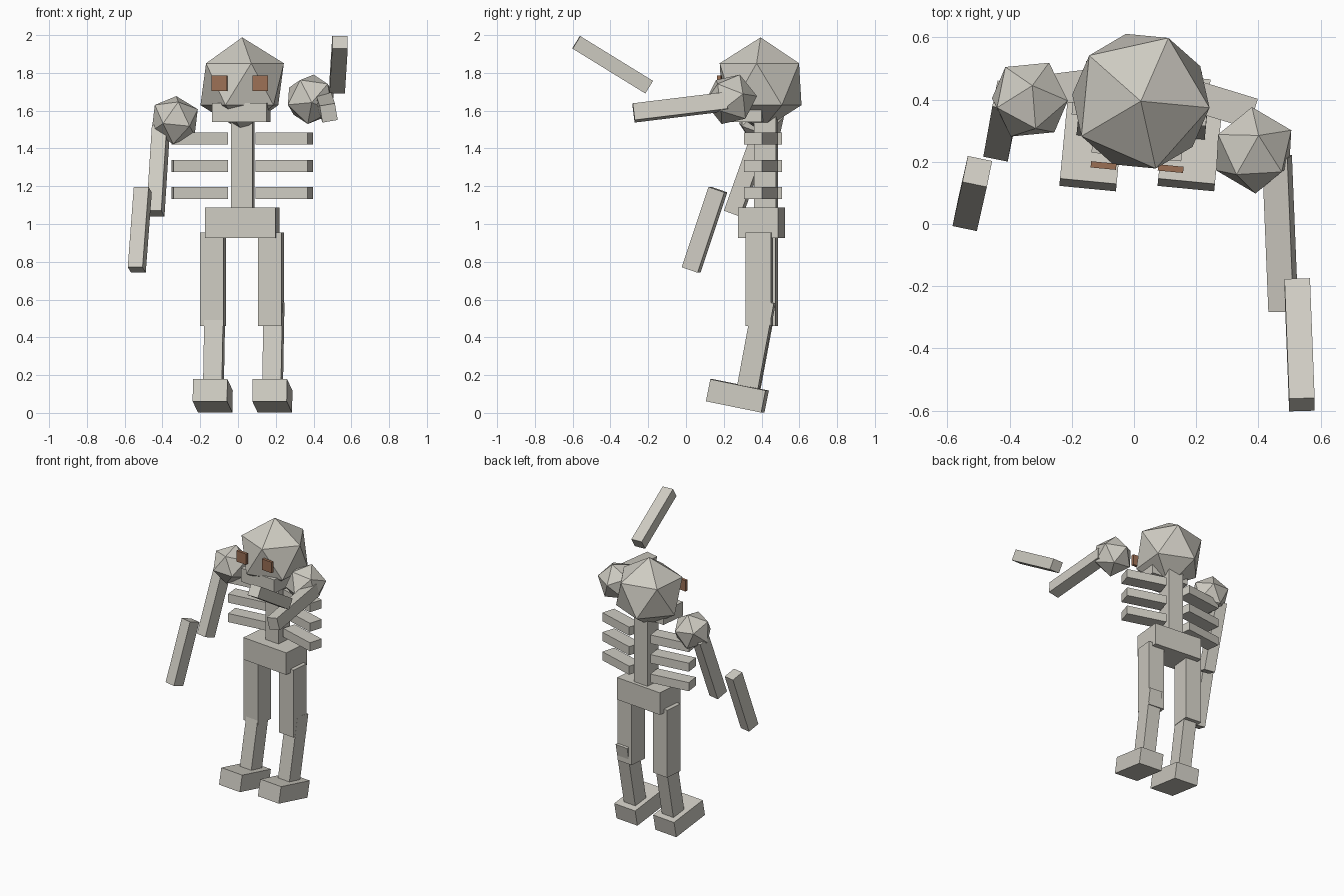
import bpy
from math import radians
from mathutils import Matrix, Vector, Euler

old = bpy.data.objects.get("Cube")
if old:
    bpy.data.objects.remove(old, do_unlink=True)


def material(name, rgb):
    m = bpy.data.materials.new(name)
    m.use_nodes = True
    m.diffuse_color = (*rgb, 1)
    m.node_tree.nodes["Principled BSDF"].inputs["Base Color"].default_value = (*rgb, 1)
    return m


BONE = material("pale_bone", (0.62, 0.60, 0.54))
BROWN = material("brown_eye", (0.33, 0.16, 0.09))
YAW = -5.5  # the whole body is turned slightly


def finish(name, mat):
    ob = bpy.context.object
    ob.name = ob.data.name = name
    ob.data.materials.append(mat)
    return ob


def box(name, loc, size, yaw=YAW, pitch=0, mat=BONE):
    bpy.ops.mesh.primitive_cube_add(size=1)
    ob = finish(name, mat)
    rot = Matrix.Rotation(radians(yaw), 4, 'Z') @ Matrix.Rotation(radians(pitch), 4, 'X')
    ob.matrix_world = Matrix.Translation(loc) @ rot @ Matrix.Diagonal((*size, 1))
    return ob


def ball(name, loc, radius, rot):
    bpy.ops.mesh.primitive_ico_sphere_add(subdivisions=1, radius=radius)
    ob = finish(name, BONE)
    ob.matrix_world = Matrix.Translation(loc) @ rot
    return ob


def limb_frame(start, end, side):
    # rotation whose z runs from end to start and whose x is close to side
    z = (Vector(start) - Vector(end)).normalized()
    y = z.cross(Vector(side)).normalized()
    return Matrix((y.cross(z), y, z)).transposed().to_4x4()


def limb(name, start, end, size, side):
    bpy.ops.mesh.primitive_cube_add(size=1)
    ob = finish(name, BONE)
    a, b = Vector(start), Vector(end)
    rot = limb_frame(a, b, side)
    ob.matrix_world = (Matrix.Translation((a + b) / 2) @ rot
                       @ Matrix.Diagonal((*size, (a - b).length, 1)))
    return rot


# head, eyes and jaw
ball("head", (0.022, 0.395, 1.74), 0.248, Matrix.Rotation(radians(YAW), 4, 'Z'))
box("right_eye", (-0.098, 0.188, 1.745), (0.082, 0.02, 0.08), mat=BROWN)
box("left_eye", (0.118, 0.178, 1.745), (0.082, 0.02, 0.08), mat=BROWN)
box("jaw", (0.017, 0.315, 1.59), (0.29, 0.2, 0.1))

# spine, ribs and pelvis
box("spine", (0.025, 0.424, 1.3), (0.115, 0.115, 0.6))
for i, z in enumerate((1.165, 1.308, 1.452)):
    box(f"left_rib_{i + 1}", (0.245, 0.397, z), (0.29, 0.1, 0.063), yaw=-17)
    box(f"right_rib_{i + 1}", (-0.203, 0.44, z), (0.29, 0.1, 0.063), yaw=7)
box("pelvis", (0.022, 0.4, 1.007), (0.375, 0.213, 0.162))

# legs
for side, thigh, shin, foot in (("left", (0.175, 0.388), (0.187, 0.373), (0.182, 0.272)),
                                ("right", (-0.132, 0.413), (-0.126, 0.378), (-0.134, 0.272))):
    box(f"{side}_thigh", (*thigh, 0.707), (0.125, 0.135, 0.495))
    box(f"{side}_shin", (*shin, 0.365), (0.1, 0.112, 0.46), pitch=-10.6)
    box(f"{side}_foot", (*foot, 0.09), (0.183, 0.3, 0.119), pitch=-11.5)

# lowered right arm
hint = (0.98, -0.2, 0)
rot = limb("right_upper_arm", (-0.408, 0.412, 1.51), (-0.437, 0.25, 1.055), (0.08, 0.09), hint)
limb("right_forearm", (-0.504, 0.169, 1.182), (-0.536, 0.027, 0.757), (0.08, 0.09), hint)
ball("right_shoulder", (-0.335, 0.4, 1.55), 0.135, rot)

# raised left arm
rot = limb("left_upper_arm", (0.46, 0.215, 1.648), (0.48, -0.277, 1.588), (0.082, 0.09), (1, 0, 0.17))
limb("left_forearm", (0.525, -0.196, 1.725), (0.54, -0.581, 1.962), (0.082, 0.078), (1, 0, 0))
ball("left_shoulder", (0.385, 0.237, 1.66), 0.14, rot)
